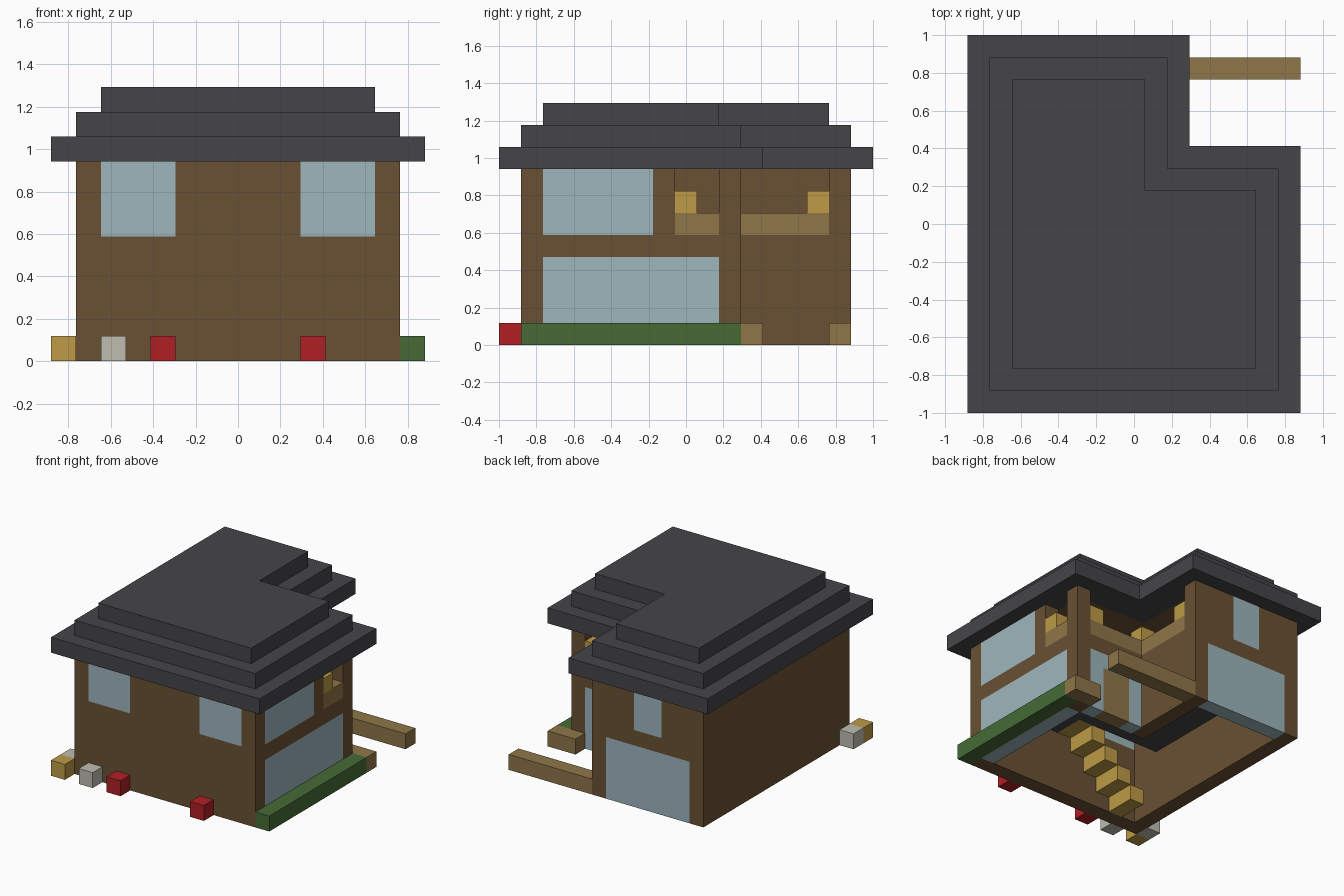
import bpy
import bmesh
from itertools import product
from mathutils import Vector

cube = bpy.data.objects.get("Cube")
if cube:
    bpy.data.objects.remove(cube, do_unlink=True)

# The house sits on a block grid, 15 wide, 17 deep and 11 high
U = 2 / 17
ORIGIN = Vector((-7.5, -8.5, 0))


def material(name, rgb):
    linear = [((c / 255 + 0.055) / 1.055) ** 2.4 for c in rgb] + [1]
    mat = bpy.data.materials.new(name)
    mat.use_nodes = True
    mat.diffuse_color = linear
    bsdf = next(n for n in mat.node_tree.nodes if n.type == 'BSDF_PRINCIPLED')
    bsdf.inputs["Base Color"].default_value = linear
    bsdf.inputs["Roughness"].default_value = 0.8
    return mat


BROWN = material("brown_wood", (106, 81, 51))
GREY = material("dark_slate", (69, 69, 73))
GLASS = material("pale_blue_glass", (158, 182, 190))
TAN = material("tan_wood", (143, 118, 72))
GOLD = material("golden_wood", (189, 155, 70))
RED = material("red_flower", (176, 32, 36))
GREEN = material("green_hedge", (70, 107, 53))
WHITE = material("white_flower", (191, 189, 176))


def box(x0, x1, y0, y1, z0, z1):
    """Set of grid blocks filling a box."""
    return set(product(range(x0, x1), range(y0, y1), range(z0, z1)))


def ell(inset, z0, z1):
    """L-shaped storey, inset from the eaves all round."""
    whole = box(inset, 15 - inset, inset, 17 - inset, z0, z1)
    return whole - box(10 - inset, 15, 12 - inset, 17, z0, z1)


def build(name, mat, blocks):
    """Skin the outer faces of a set of blocks and merge the flat ones."""
    bm = bmesh.new()
    corners = {}

    def vert(p):
        key = tuple(p)
        if key not in corners:
            corners[key] = bm.verts.new((Vector(key) + ORIGIN) * U)
        return corners[key]

    for cell in sorted(blocks):
        for axis, side in product(range(3), (0, 1)):
            beside = list(cell)
            beside[axis] += 2 * side - 1
            if tuple(beside) in blocks:
                continue
            b, c = (axis + 1) % 3, (axis + 2) % 3
            ring = []
            for db, dc in ((0, 0), (1, 0), (1, 1), (0, 1)):
                p = list(cell)
                p[axis] += side
                p[b] += db
                p[c] += dc
                ring.append(vert(p))
            bm.faces.new(ring if side else ring[::-1])
    bmesh.ops.dissolve_limit(bm, angle_limit=0.01, verts=bm.verts, edges=bm.edges)
    bmesh.ops.triangulate(bm, faces=[f for f in bm.faces if len(f.verts) > 4])
    mesh = bpy.data.meshes.new(name)
    bm.to_mesh(mesh)
    bm.free()
    mesh.materials.append(mat)
    obj = bpy.data.objects.new(name, mesh)
    bpy.context.collection.objects.link(obj)


# Windows, glazed through the full wall thickness
windows = {
    "front_right_window": box(2, 5, 1, 2, 5, 8),
    "front_left_window": box(10, 13, 1, 2, 5, 8),
    "side_upper_window": box(13, 14, 2, 7, 5, 8),
    "side_lower_window": box(13, 14, 2, 10, 0, 4),
    "back_upper_window": box(4, 6, 15, 16, 5, 8),
    "back_lower_window": box(2, 8, 15, 16, 0, 4),
}
door = box(10, 12, 10, 11, 0, 3)
windows["porch_window"] = box(9, 13, 10, 11, 0, 4) - door
for name, blocks in windows.items():
    build(name, GLASS, blocks)
build("porch_door", TAN, door)

# Walls with openings for glass, door and corner balcony
balcony = box(13, 14, 8, 10, 5, 8) | box(8, 13, 10, 11, 5, 8) | box(8, 9, 10, 15, 5, 8)
openings = balcony.union(door, *windows.values())
build("walls", BROWN, ell(1, 0, 8) - ell(2, 0, 8) - openings)

# Balcony rail and its posts
build("balcony_rail", TAN, {c for c in balcony if c[2] == 5})
for n, (x, y) in enumerate(((13, 8), (12, 10), (8, 10), (8, 14))):
    build(f"balcony_post_{n + 1}", GOLD, box(x, x + 1, y, y + 1, 6, 7))

# Upper floor with stairwell, stairs and ceiling
build("upper_floor", GREY, ell(2, 4, 5) - box(2, 8, 2, 4, 4, 5))
for n in range(5):
    build(f"stair_{n + 1}", GOLD, box(3 + n, 4 + n, 2, 4, n, n + 1))
build("ceiling", BROWN, ell(2, 8, 9))

# Stepped roof
build("roof_eaves", GREY, ell(0, 8, 9) - ell(2, 8, 9))
build("roof_middle", GREY, ell(1, 9, 10))
build("roof_top", GREY, ell(2, 10, 11))

# Garden: hedge, porch beams and flowers
build("hedge", GREEN, box(14, 15, 1, 11, 0, 1))
build("porch_beam", TAN, box(9, 15, 15, 16, 0, 1))
build("porch_step", TAN, box(13, 15, 11, 12, 0, 1))
flowers = (("gold_flower", GOLD, 0, 0), ("corner_white_flower", WHITE, 0, 1),
           ("front_white_flower", WHITE, 2, 0),
           ("right_red_flower", RED, 4, 0), ("left_red_flower", RED, 10, 0))
for name, mat, x, y in flowers:
    build(name, mat, box(x, x + 1, y, y + 1, 0, 1))
